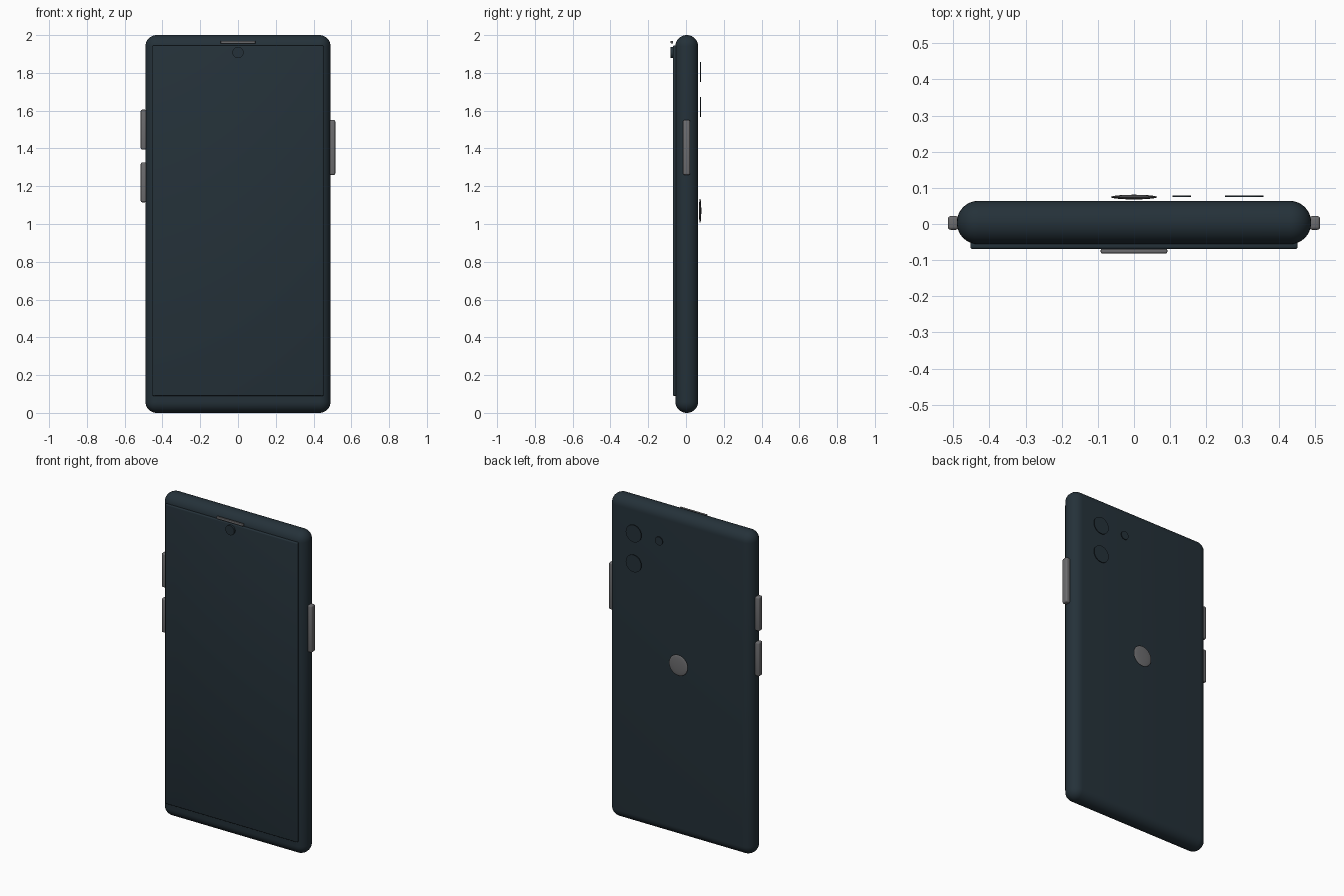
import bpy
import math

default = bpy.data.objects.get("Cube")
if default:
    bpy.data.objects.remove(default, do_unlink=True)


def material(name, rgb):
    mat = bpy.data.materials.new(name)
    mat.use_nodes = True
    mat.diffuse_color = (*rgb, 1)
    mat.node_tree.nodes["Principled BSDF"].inputs["Base Color"].default_value = (*rgb, 1)
    return mat


dark_slate = material("dark slate", (0.018, 0.031, 0.041))
metal_grey = material("metal grey", (0.15, 0.15, 0.157))


def finish(obj, name, mat, bevel=0, segments=3):
    obj.name = name
    obj.data.materials.append(mat)
    bpy.ops.object.transform_apply(location=False, rotation=True, scale=True)
    if bevel:
        mod = obj.modifiers.new("rounded edges", "BEVEL")
        mod.width = bevel
        mod.segments = segments
        bpy.ops.object.modifier_apply(modifier=mod.name)
    bpy.ops.object.shade_smooth_by_angle(angle=math.radians(35))
    return obj


def box(name, xs, ys, zs, mat, bevel, segments=3):
    spans = (xs, ys, zs)
    bpy.ops.mesh.primitive_cube_add(size=1, location=[(a + b) / 2 for a, b in spans])
    obj = bpy.context.object
    obj.scale = [b - a for a, b in spans]
    return finish(obj, name, mat, bevel, segments)


def disc(name, x, z, radius, ys, mat):
    bpy.ops.mesh.primitive_cylinder_add(
        vertices=40, radius=radius, depth=ys[1] - ys[0],
        location=(x, sum(ys) / 2, z), rotation=(math.pi / 2, 0, 0))
    return finish(bpy.context.object, name, mat)


# Rounded body and raised screen
box("body", (-0.49, 0.49), (-0.056, 0.064), (0, 2), dark_slate, 0.059, 8)
box("screen", (-0.453, 0.453), (-0.069, -0.05), (0.09, 1.945), dark_slate, 0.006)

# Earpiece and front camera
box("earpiece", (-0.092, 0.092), (-0.081, -0.069), (1.955, 1.97), metal_grey, 0.003)
disc("front_camera", 0, 1.908, 0.03, (-0.081, -0.069), dark_slate)

# Side buttons
button_y = (-0.016, 0.022)
box("power_button", (0.485, 0.515), button_y, (1.26, 1.55), metal_grey, 0.008)
for name, low in (("volume_up_button", 1.395), ("volume_down_button", 1.115)):
    box(name, (-0.515, -0.485), button_y, (low, low + 0.21), metal_grey, 0.008)

# Rear lenses
lens_y = (0.0745, 0.0785)
disc("upper_rear_lens", 0.305, 1.805, 0.053, lens_y, dark_slate)
disc("lower_rear_lens", 0.305, 1.62, 0.053, lens_y, dark_slate)
disc("rear_flash", 0.132, 1.805, 0.026, lens_y, dark_slate)

# Flattened dome on the back
bpy.ops.mesh.primitive_uv_sphere_add(
    segments=40, ring_count=16, radius=1, location=(0, 0.0745, 1.07), rotation=(math.pi / 2, 0, 0))
bpy.context.object.scale = (0.064, 0.064, 0.0065)
finish(bpy.context.object, "rear_dome", metal_grey)
